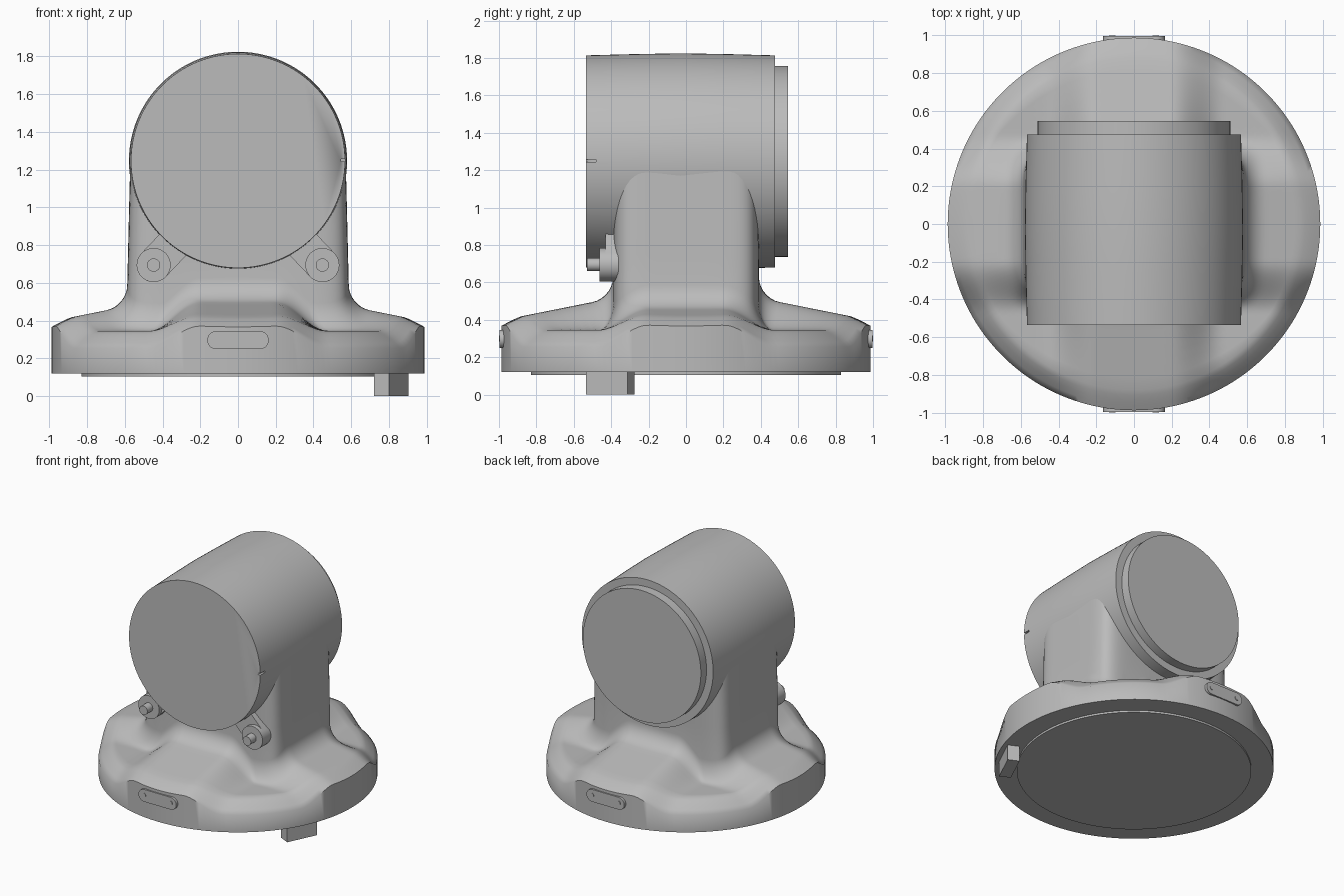
import bpy, bmesh, math
from mathutils import Matrix, Vector

cube = bpy.data.objects.get("Cube")
if cube:
    bpy.data.objects.remove(cube, do_unlink=True)

grey = bpy.data.materials.new("plain grey")
grey.use_nodes = True
GREY = (0.5, 0.5, 0.5, 1)
grey.diffuse_color = GREY
grey.node_tree.nodes["Principled BSDF"].inputs["Base Color"].default_value = GREY


def finish(name, bm, angle=35):
    bmesh.ops.recalc_face_normals(bm, faces=bm.faces)
    mesh = bpy.data.meshes.new(name)
    bm.to_mesh(mesh)
    bm.free()
    mesh.materials.append(grey)
    ob = bpy.data.objects.new(name, mesh)
    bpy.context.collection.objects.link(ob)
    bpy.ops.object.select_all(action='DESELECT')
    ob.select_set(True)
    bpy.context.view_layer.objects.active = ob
    bpy.ops.object.shade_smooth_by_angle(angle=math.radians(angle))
    return ob


def loft(name, loops, angle=35):
    """Skin closed loops of equal length and cap both ends."""
    bm = bmesh.new()
    rings = [[bm.verts.new(p) for p in loop] for loop in loops]
    n = len(rings[0])
    for a, b in zip(rings, rings[1:]):
        for i in range(n):
            j = (i + 1) % n
            bm.faces.new((a[i], a[j], b[j], b[i]))
    bm.faces.new(rings[0])
    bm.faces.new(rings[-1])
    return finish(name, bm, angle)


def lathe_y(name, profile, x=0, z=0, n=96):
    """Revolve (y, radius) points about an axis along y."""
    turn = [math.tau * i / n for i in range(n)]
    return loft(name, [[(x + r * math.cos(t), y, z + r * math.sin(t)) for t in turn]
                       for y, r in profile])


def stadium(name, a, b, r, y0, y1, n=16):
    """Round-ended bar from a to b in the xz plane, between y0 and y1."""
    a, b = Vector(a), Vector(b)
    t = math.atan2(b.y - a.y, b.x - a.x)
    pts = []
    for c, start in ((b, t - math.pi / 2), (a, t + math.pi / 2)):
        for i in range(n + 1):
            q = start + math.pi * i / n
            pts.append((c.x + r * math.cos(q), c.y + r * math.sin(q)))
    return loft(name, [[(x, y, z) for x, z in pts] for y in (y0, y1)])


def box(name, size, centre, turn=0):
    bm = bmesh.new()
    bmesh.ops.create_cube(bm, size=1, matrix=Matrix.Translation(centre)
                          @ Matrix.Rotation(turn, 4, 'Z') @ Matrix.Diagonal((*size, 1)))
    return finish(name, bm)


def smooth(lo, hi, v):
    t = min(max((v - lo) / (hi - lo), 0), 1)
    return t * t * (3 - 2 * t)


# Pedestal: four-ridged round foot blending into a rounded rectangular neck
RIM, SHOULDER, FILLET, SEGS = 0.987, 0.88, 0.11, 192


def foot_height(x, y):
    ridge = 1 - smooth(0.2, 0.47, min(abs(x), abs(y)))
    crest = 0.415 + (0.9 - max(abs(x), abs(y))) * 0.2
    r = math.hypot(x, y)
    drop = max(0, (r - SHOULDER) / (RIM - SHOULDER)) ** 1.3
    valley = 0.345 - 0.09 * drop
    return valley + (crest - 0.03 * drop - valley) * ridge


def neck_radius(t, half_x, half_y=0.39, power=8):
    c, s = abs(math.cos(t)) / half_x, abs(math.sin(t)) / half_y
    return (c ** power + s ** power) ** (-1 / power)


angles = [math.tau * i / SEGS for i in range(SEGS)]


def ring(radius, height):
    pts = []
    for t in angles:
        r = radius(t)
        x, y = r * math.cos(t), r * math.sin(t)
        pts.append((x, y, height(x, y)))
    return pts


loops = [ring(lambda t, w=w: neck_radius(t, w), lambda x, y, z=z: z)
         for z, w in ((1.24, 0.571), (1.0, 0.577), (0.75, 0.583))]
for k in range(8):
    q = math.pi / 2 * k / 7
    out, up = FILLET * (1 - math.cos(q)), FILLET * (1 - math.sin(q))
    loops.append(ring(lambda t: neck_radius(t, 0.587) + out,
                      lambda x, y: foot_height(x, y) + up))
for k in range(1, 7):
    loops.append(ring(lambda t: (neck_radius(t, 0.587) + FILLET) * (1 - k / 6) + SHOULDER * k / 6,
                      foot_height))
for k in range(1, 5):
    r = SHOULDER + (RIM - SHOULDER) * k / 4
    loops.append(ring(lambda t: r, foot_height))
loops.append(ring(lambda t: RIM, lambda x, y: 0.12))
loft("pedestal", loops, 50)

# Underside disc and offset locating block
loft("underside_disc", [ring(lambda t: 0.83, lambda x, y: z) for z in (0.105, 0.13)])
box("locating_block", (0.244, 0.086, 0.14), (0.8125, -0.405, 0.07), math.radians(64.5))

# Barrel housing, slightly fuller in the middle, with a rear cover
AXIS = 1.247
barrel = lathe_y("barrel_housing", [(-0.535, 0.567), (-0.27, 0.574), (-0.03, 0.578),
                                    (0.22, 0.574), (0.475, 0.567)], z=AXIS, n=128)
lathe_y("rear_cover", [(0.46, 0.51), (0.545, 0.51)], z=AXIS, n=128)

# Small index notch in the front edge of the barrel
cutter = box("notch_cutter", (0.05, 0.08, 0.014), (0.57, -0.52, 1.25))
cutter.hide_render = True
cutter.hide_viewport = True
notch = barrel.modifiers.new("notch", 'BOOLEAN')
notch.operation = 'DIFFERENCE'
notch.solver = 'EXACT'
notch.object = cutter

# Lugs with bosses and pins on both sides of the front
for side, s in (("left", 1), ("right", -1)):
    x, z = s * 0.447, 0.695
    stadium(side + "_lug_arm", (x, z), (x - s * 0.1, z + 0.105), 0.09, -0.43, -0.36)
    lathe_y(side + "_lug_boss", [(-0.463, 0.09), (-0.4, 0.09)], x, z, 40)
    lathe_y(side + "_lug_pin", [(-0.53, 0.035), (-0.45, 0.035)], x, z, 24)

# Round-ended plates with two screws, front and back
for side, s in (("front", -1), ("back", 1)):
    stadium(side + "_plate", (-0.115, 0.297), (0.115, 0.297), 0.048, s * 0.94, s * 0.996)
    for end, x in (("left", 0.115), ("right", -0.115)):
        lathe_y(f"{side}_{end}_screw", [(s * 0.99, 0.017), (s * 1.0, 0.017)], x, 0.3, 20)
